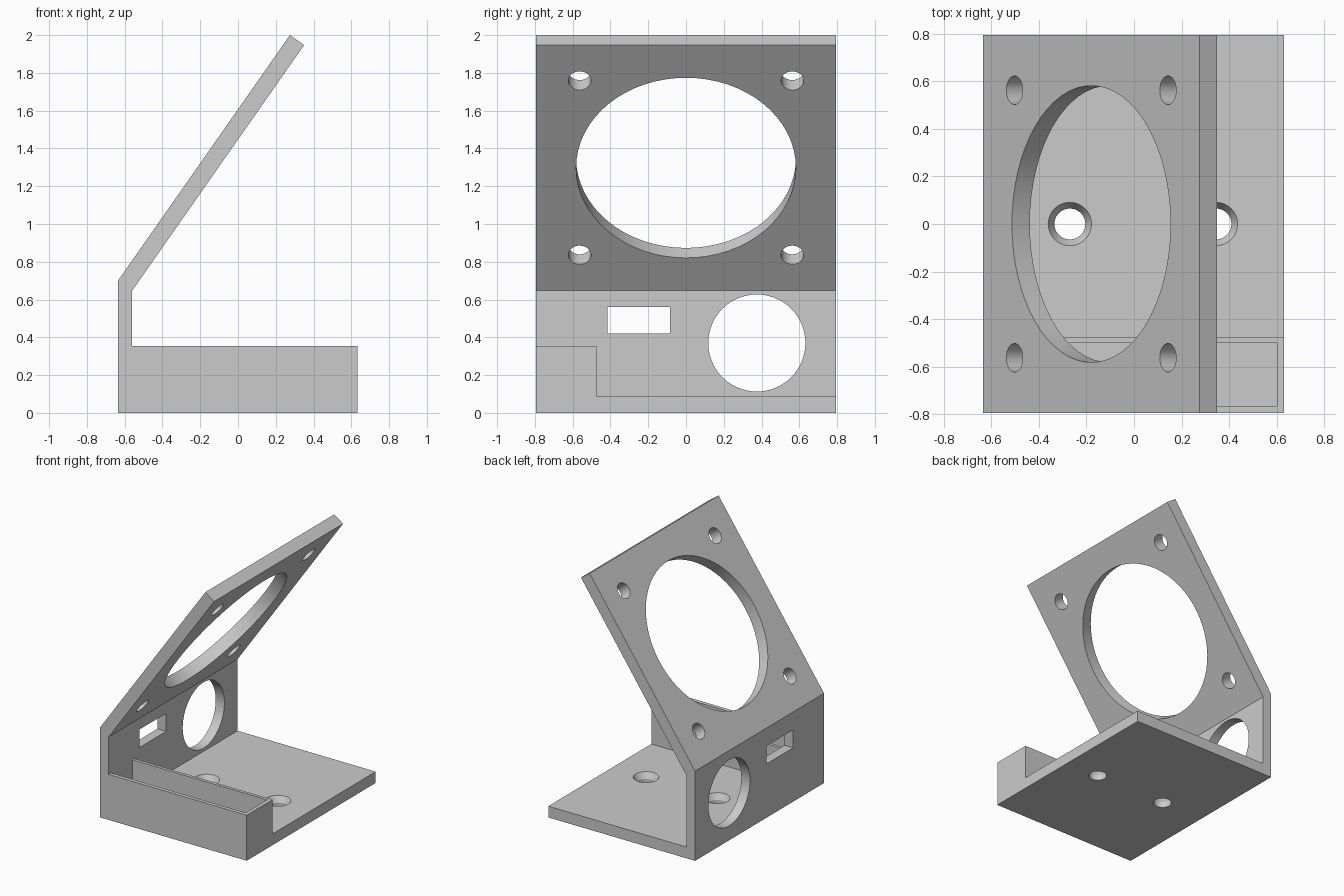
import bpy
import bmesh
from math import atan2
from mathutils import Matrix, Vector

old = bpy.data.objects.get("Cube")
if old:
    bpy.data.objects.remove(old, do_unlink=True)

HALF = 0.795                      # half depth along y
LEFT, WALL, RIGHT = -0.635, -0.56, 0.632
BASE, BLOCK = 0.088, 0.355        # floor and holder heights

grey = bpy.data.materials.new("plain grey")
grey.use_nodes = True
colour = (0.6, 0.6, 0.6, 1)
grey.diffuse_color = colour
grey.node_tree.nodes["Principled BSDF"].inputs["Base Color"].default_value = colour


def finish(bm, name):
    bmesh.ops.recalc_face_normals(bm, faces=bm.faces)
    mesh = bpy.data.meshes.new(name)
    bm.to_mesh(mesh)
    bm.free()
    mesh.materials.append(grey)
    obj = bpy.data.objects.new(name, mesh)
    bpy.context.collection.objects.link(obj)
    return obj


def extrude_profile(name, points):
    bm = bmesh.new()
    face = bm.faces.new([bm.verts.new((x, -HALF, z)) for x, z in points])
    new = bmesh.ops.extrude_face_region(bm, geom=[face])["geom"]
    verts = [v for v in new if isinstance(v, bmesh.types.BMVert)]
    bmesh.ops.translate(bm, verts=verts, vec=(0, 2 * HALF, 0))
    return finish(bm, name)


def box(name, low, high):
    low, high = Vector(low), Vector(high)
    bm = bmesh.new()
    bmesh.ops.create_cube(bm, size=1, matrix=Matrix.Translation((low + high) / 2)
                          @ Matrix.Diagonal((*(high - low), 1)))
    return finish(bm, name)


def cylinder(name, centre, axis, radius, depth, top_radius=None):
    turn = Vector(axis).to_track_quat("Z", "Y").to_matrix().to_4x4()
    bm = bmesh.new()
    bmesh.ops.create_cone(bm, cap_ends=True, segments=64, radius1=radius,
                          radius2=top_radius or radius, depth=depth,
                          matrix=Matrix.Translation(centre) @ turn)
    return finish(bm, name)


# Side profile: solid holder height, upright wall and leaning panel
corner = Vector((LEFT, 0, 0.70))
top = Vector((0.275, 0, 2.0))
lean = (top - corner).normalized()
normal = Vector((lean.z, 0, -lean.x))
thick = normal * 0.0918
inner, inner_top = corner + thick, top + thick
stand = extrude_profile("fan_stand", [
    (LEFT, 0), (RIGHT, 0), (RIGHT, BLOCK), (WALL, BLOCK), (WALL, inner.z),
    (inner_top.x, inner_top.z), (top.x, top.z), (corner.x, corner.z)])

# Open floor behind the holder, and the holder's pocket
cutters = [
    box("floor_cutter", (WALL, -0.475, BASE), (1, 1, 0.45)),
    box("pocket_cutter", (WALL, -0.765, BASE), (0.602, -0.5, 0.45)),
    box("slot_cutter", (-0.8, -0.415, 0.42), (-0.4, -0.085, 0.56)),
    cylinder("cable_hole_cutter", (-0.6, 0.375, 0.37), (1, 0, 0), 0.257, 0.3),
]

# Countersunk screw holes in the floor
for x in (-0.27, 0.345):
    cutters.append(cylinder("screw_cutter", (x, 0, 0.05), (0, 0, 1), 0.065, 0.3))
    cutters.append(cylinder("countersink_cutter", (x, 0, BASE - 0.02),
                            (0, 0, 1), 0.065, 0.05, 0.094))

# Large opening and four corner holes in the leaning panel
middle = (corner + top + thick) / 2
cutters.append(cylinder("opening_cutter", middle, normal, 0.582, 0.4))
for u in (-0.563, 0.563):
    for y in (-0.563, 0.563):
        place = middle + lean * u + Vector((0, y, 0))
        cutters.append(cylinder("corner_hole_cutter", place, normal, 0.06, 0.3))

# Cut everything and discard the cutters
bpy.context.view_layer.objects.active = stand
for cutter in cutters:
    cutter.hide_render = True
    mod = stand.modifiers.new("cut", "BOOLEAN")
    mod.operation = "DIFFERENCE"
    mod.solver = "EXACT"
    mod.object = cutter
    bpy.ops.object.modifier_apply(modifier=mod.name)
    bpy.data.objects.remove(cutter, do_unlink=True)

# Smooth the round holes, keep the edges sharp
bpy.ops.object.select_all(action="DESELECT")
stand.select_set(True)
bpy.ops.object.shade_smooth_by_angle(angle=0.4)
